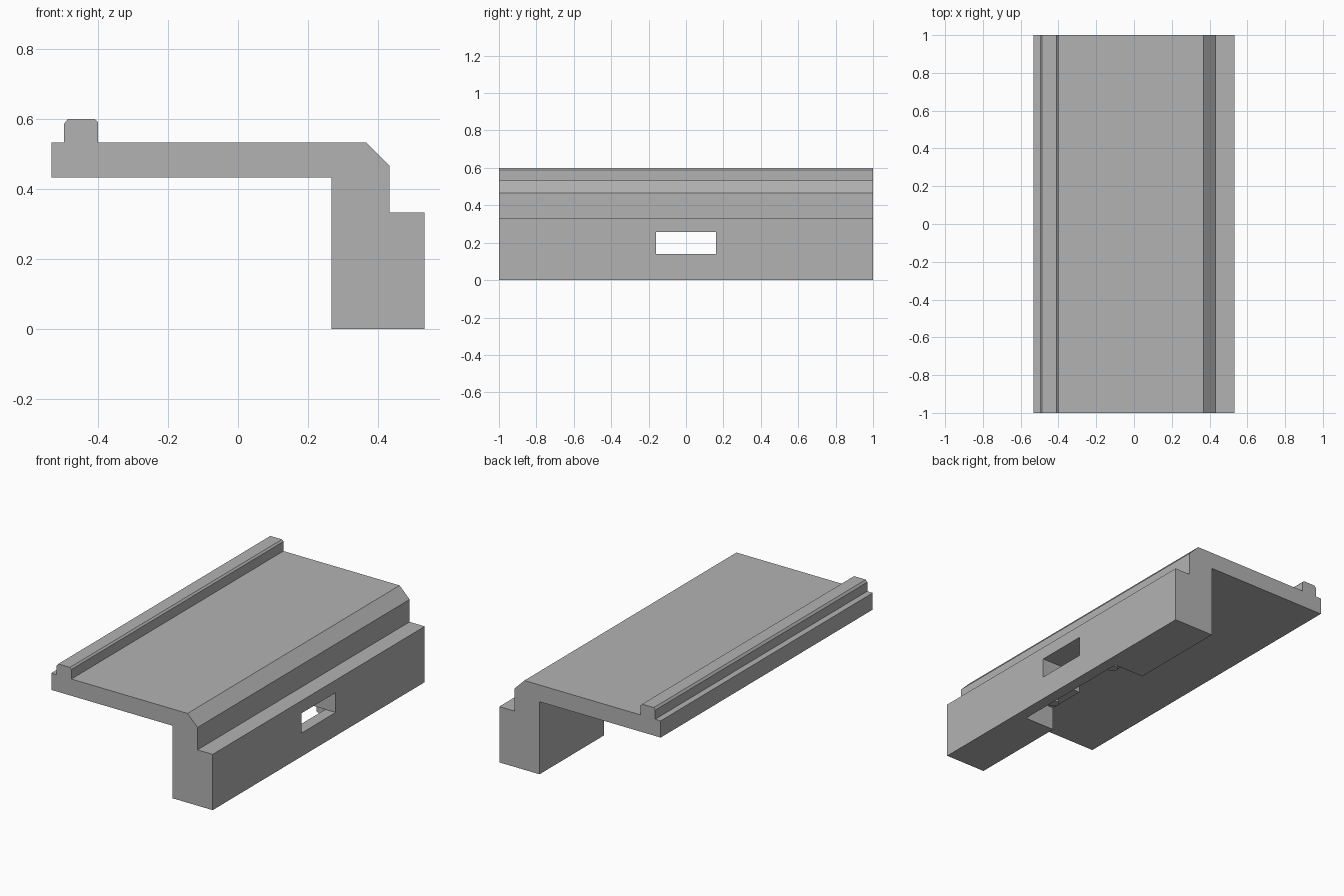
import bpy
import bmesh

cube = bpy.data.objects.get("Cube")
if cube:
    bpy.data.objects.remove(cube, do_unlink=True)

# Single plain grey material
grey = bpy.data.materials.new("grey")
grey.use_nodes = True
COLOUR = (0.45, 0.45, 0.45, 1)
grey.diffuse_color = COLOUR
grey.node_tree.nodes["Principled BSDF"].inputs["Base Color"].default_value = COLOUR


def add_object(name, bm):
    bmesh.ops.recalc_face_normals(bm, faces=bm.faces)
    mesh = bpy.data.meshes.new(name)
    bm.to_mesh(mesh)
    bm.free()
    mesh.materials.append(grey)
    obj = bpy.data.objects.new(name, mesh)
    bpy.context.collection.objects.link(obj)
    return obj


def extrude_profile(name, points, y0, y1):
    bm = bmesh.new()
    face = bm.faces.new([bm.verts.new((x, y0, z)) for x, z in points])
    result = bmesh.ops.extrude_face_region(bm, geom=[face])
    verts = [v for v in result["geom"] if isinstance(v, bmesh.types.BMVert)]
    bmesh.ops.translate(bm, verts=verts, vec=(0, y1 - y0, 0))
    return add_object(name, bm)


def box(name, x0, x1, half_y, z0, z1):
    return extrude_profile(name, [(x0, z0), (x1, z0), (x1, z1), (x0, z1)], -half_y, half_y)


def cut(target, cutter):
    cutter.hide_render = True
    mod = target.modifiers.new("cut", "BOOLEAN")
    mod.operation = "DIFFERENCE"
    mod.solver = "EXACT"
    mod.object = cutter
    bpy.context.view_layer.objects.active = target
    bpy.ops.object.modifier_apply(modifier=mod.name)
    bpy.data.objects.remove(cutter, do_unlink=True)


# Plate, side wall, step, chamfer and rail as one extruded section
section = [
    (-0.533, 0.433), (0.267, 0.433), (0.267, 0), (0.533, 0),
    (0.533, 0.333), (0.433, 0.333), (0.433, 0.467), (0.367, 0.533),
    (-0.4, 0.533), (-0.4, 0.59), (-0.41, 0.6), (-0.487, 0.6),
    (-0.497, 0.587), (-0.497, 0.533), (-0.533, 0.533),
]
body = extrude_profile("bracket_body", section, -1, 1)

# Pocket under the wall, open to the inside and the bottom
cut(body, box("pocket_cutter", 0.2, 0.465, 0.39, -0.1, 0.14))

# Slot straight through the wall
cut(body, box("slot_cutter", 0.2, 0.6, 0.16, 0.14, 0.258))

# Locating pegs hanging from the pocket ceiling
for side, y in (("right", -0.257), ("left", 0.257)):
    bm = bmesh.new()
    bmesh.ops.create_cone(bm, cap_ends=True, segments=24, radius1=0.03, radius2=0.03, depth=0.08)
    bmesh.ops.translate(bm, verts=bm.verts, vec=(0.374, y, 0.11))
    peg = add_object("peg_" + side, bm)
    bpy.ops.object.select_all(action="DESELECT")
    peg.select_set(True)
    bpy.context.view_layer.objects.active = peg
    bpy.ops.object.shade_smooth_by_angle()
